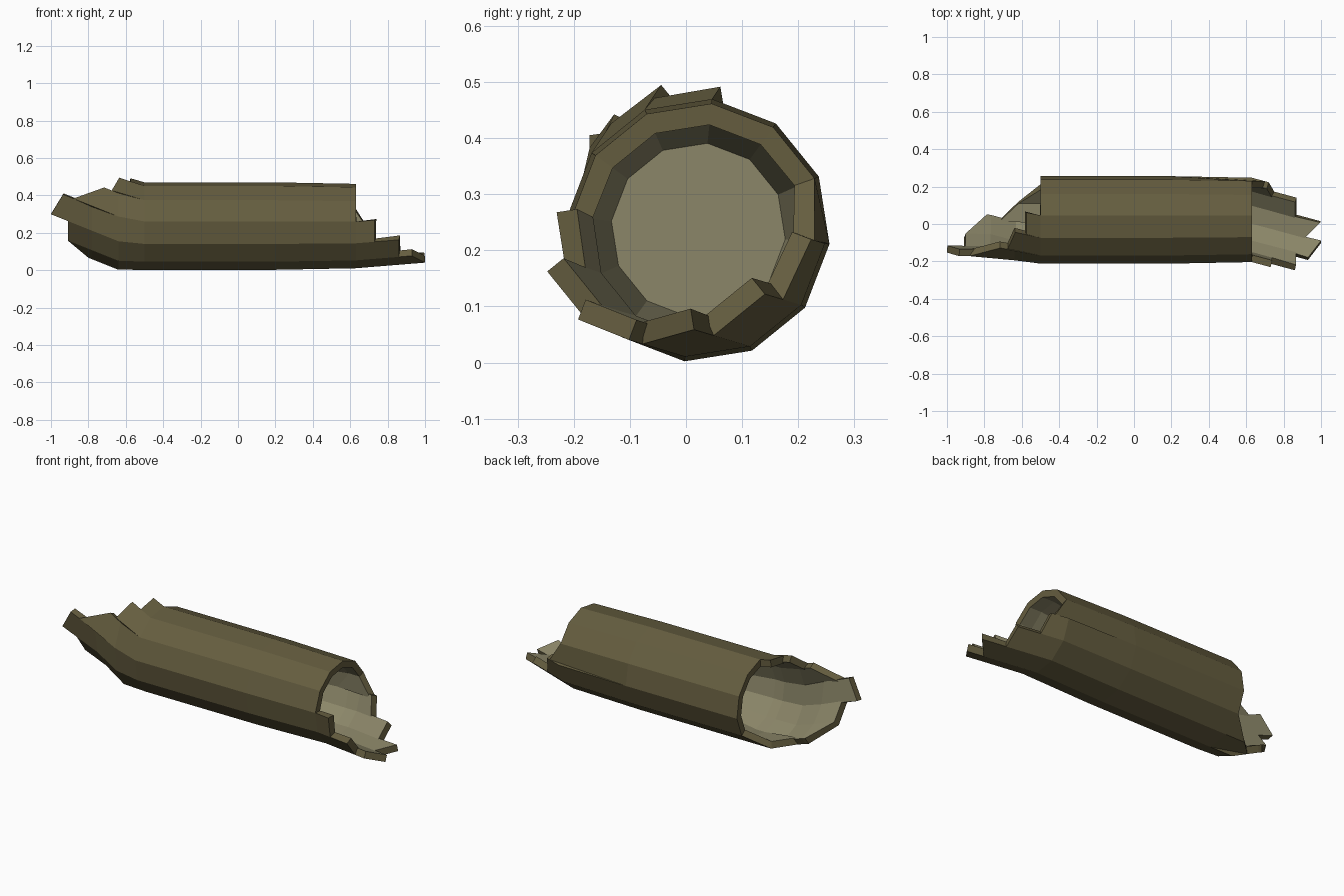
import bpy, bmesh, math

if "Cube" in bpy.data.objects:
    bpy.data.objects.remove(bpy.data.objects["Cube"])

SIDES = 12
CY, CZ, R = 0.022, 0.236, 0.235


def material(name, rgb):
    m = bpy.data.materials.new(name)
    m.diffuse_color = (*rgb, 1)
    m.use_nodes = True
    m.node_tree.nodes["Principled BSDF"].inputs["Base Color"].default_value = m.diffuse_color
    return m


bark = material("bark", (0.13, 0.11, 0.05))
wood = material("inner_wood", (0.26, 0.24, 0.14))


def skin(k, x, r=R):
    """Point on the log: 12-sided tube, tapered, with both torn ends bending off axis."""
    a = math.radians(-6 + 30 * k)
    r *= 1 - 0.035 * min(max((x - 0.2) / 0.43, 0), 1)
    y, z = CY + r * math.cos(a), CZ + r * math.sin(a)
    t = max(0, (x - 0.63) / 0.37)
    d = max(0, -0.52 - 0.12 * (1 - z / 0.47) - x)
    return (x, y - 0.1 * t + 0.04 * min(1, d / 0.15), z + 0.03 * t + 0.4 * d)


# Torn ends: x at both corners of each bark panel
LEFT = [(-.5, -.5), (-.5, -.5), (-.5, -.5), (-.575, -.575), (-.635, -.675), (-.715, -.88),
        (-.935, -1), (-.91, -.91), (-.91, -.8), (-.72, -.62), (-.62, -.5), (-.5, -.5)]
RIGHT = [(.7, .63), (.63, .63), (.63, .63), (.63, .63), (.63, .63), (.63, .63),
         (.73, .73), (.86, .86), (.93, 1), (.91, 1), (.87, .87), (.75, .72)]
STATIONS = [-.78, -.64, -.5, .2, .63, .73]


def finish(bm, name, mats):
    me = bpy.data.meshes.new(name)
    bm.to_mesh(me)
    bm.free()
    for m in mats:
        me.materials.append(m)
    ob = bpy.data.objects.new(name, me)
    bpy.context.collection.objects.link(ob)
    return ob


# Bark shell, panel by panel
bm = bmesh.new()
for k in range(SIDES):
    (la, lb), (ra, rb) = LEFT[k], RIGHT[k]
    mid = [s for s in STATIONS if max(la, lb) + 0.01 < s < min(ra, rb) - 0.01]
    rows = [(la, lb)] + [(s, s) for s in mid] + [(ra, rb)]
    for (a0, b0), (a1, b1) in zip(rows, rows[1:]):
        quad = [skin(k, a0), skin(k + 1, b0), skin(k + 1, b1), skin(k, a1)]
        bm.faces.new([bm.verts.new(p) for p in quad])
bmesh.ops.remove_doubles(bm, verts=bm.verts[:], dist=0.0005)
shell = finish(bm, "bark_shell", [bark, wood])
sol = shell.modifiers.new("thickness", 'SOLIDIFY')
sol.thickness = 0.038
sol.offset = -1
sol.material_offset = 1
sol.material_offset_rim = 0

# Hollows: tapering bore closed by a flat wall at each end
for name, x_rim, x_cap in (("right_hollow", 0.58, 0.3), ("left_hollow", -0.46, -0.2)):
    bm = bmesh.new()
    rim = [bm.verts.new(skin(k, x_rim, 0.2)) for k in range(SIDES)]
    cap = [bm.verts.new(skin(k, x_cap, 0.157)) for k in range(SIDES)]
    for k in range(SIDES):
        n = (k + 1) % SIDES
        f = [rim[k], rim[n], cap[n], cap[k]]
        bm.faces.new(f if x_rim > 0 else f[::-1])
    bm.faces.new(cap if x_rim > 0 else cap[::-1])
    finish(bm, name, [wood])
